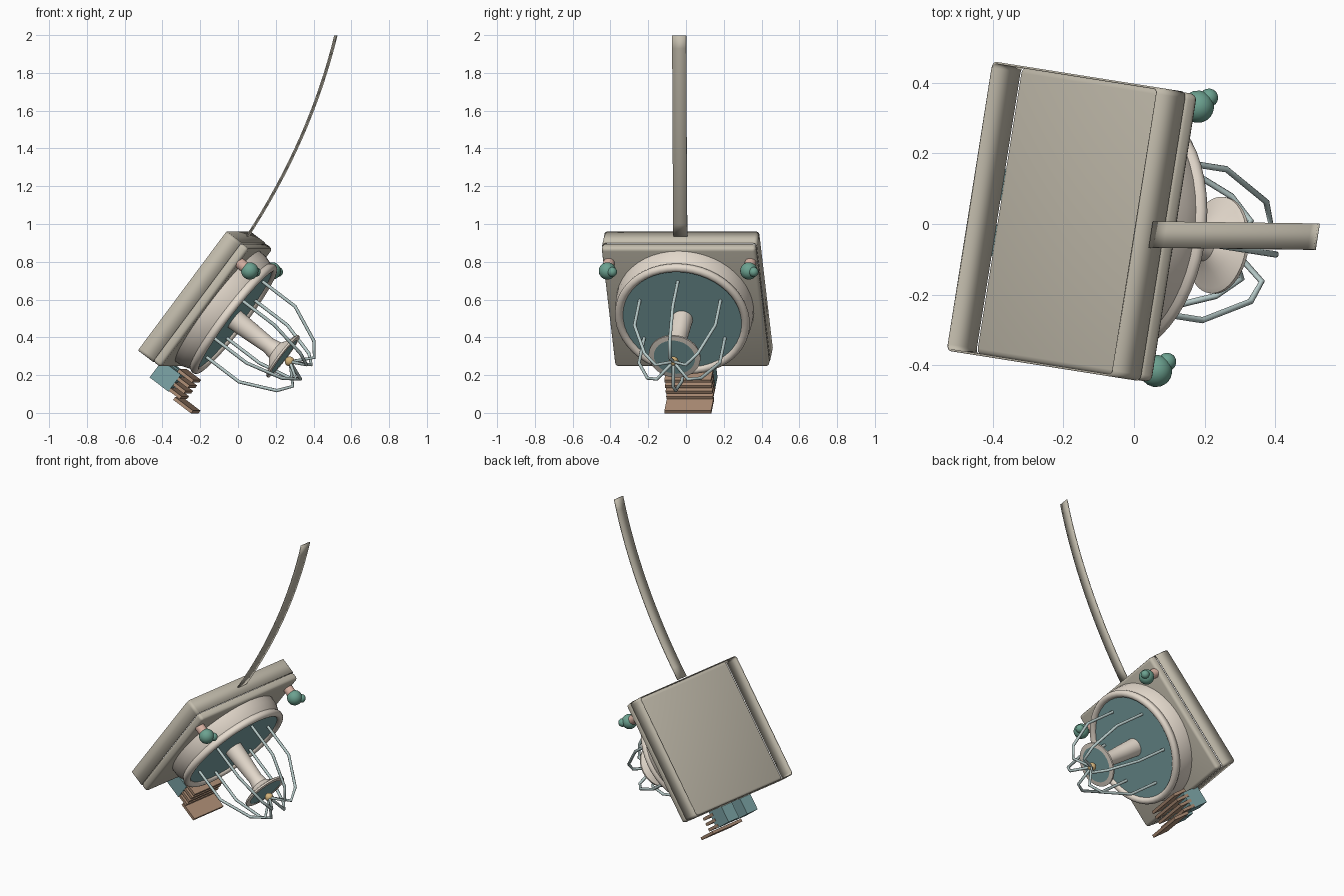
import bpy, bmesh, math
from mathutils import Matrix, Vector

if "Cube" in bpy.data.objects:
    bpy.data.objects.remove(bpy.data.objects["Cube"])

# Local frame: x = forward out of the housing, y = sideways, z = up the housing
M = (Matrix.Translation((-0.231, 0.014, 0.645))
     @ Matrix.Rotation(math.radians(-9), 4, 'Z')
     @ Matrix.Rotation(math.radians(37), 4, 'Y'))
AXIS = 0.01  # height of the dish axis


def mat(name, c):
    m = bpy.data.materials.new(name)
    m.diffuse_color = (*c, 1)
    m.use_nodes = True
    m.node_tree.nodes["Principled BSDF"].inputs["Base Color"].default_value = m.diffuse_color
    return m


KHAKI = mat("khaki", (0.55, 0.51, 0.42))
CREAM = mat("cream", (0.78, 0.70, 0.61))
TEAL = mat("teal", (0.20, 0.37, 0.38))
STEEL = mat("pale_steel", (0.48, 0.60, 0.59))
BROWN = mat("brown", (0.42, 0.27, 0.18))
GREEN = mat("green", (0.15, 0.36, 0.28))
PINK = mat("pink", (0.70, 0.45, 0.37))
GOLD = mat("gold", (0.65, 0.45, 0.20))


def finish(bm, name, m, local=True, smooth=True):
    bmesh.ops.recalc_face_normals(bm, faces=bm.faces)
    if local:
        bm.transform(M)
    me = bpy.data.meshes.new(name)
    bm.to_mesh(me)
    bm.free()
    ob = bpy.data.objects.new(name, me)
    bpy.context.collection.objects.link(ob)
    me.materials.append(m)
    if smooth:
        bpy.ops.object.select_all(action='DESELECT')
        ob.select_set(True)
        bpy.context.view_layer.objects.active = ob
        bpy.ops.object.shade_smooth_by_angle(angle=math.radians(40))
    return ob


def box(name, lo, hi, m, bevel=0.0):
    lo, hi = Vector(lo), Vector(hi)
    bm = bmesh.new()
    bmesh.ops.create_cube(bm, size=1, matrix=Matrix.Translation((lo + hi) / 2)
                          @ Matrix.Diagonal((*(hi - lo), 1)))
    if bevel:
        bmesh.ops.bevel(bm, geom=bm.edges[:], offset=bevel, segments=3,
                        affect='EDGES', profile=0.5)
    return finish(bm, name, m, smooth=bevel > 0)


def lathe(name, prof, m, y=0.0, z=AXIS, steps=48):
    # prof = (distance forward, radius)
    bm = bmesh.new()
    vs = [bm.verts.new((d, y, z + r)) for d, r in prof]
    es = [bm.edges.new(p) for p in zip(vs, vs[1:])]
    bmesh.ops.spin(bm, geom=vs + es, cent=(0, y, z), axis=(1, 0, 0),
                   angle=2 * math.pi, steps=steps, use_merge=True)
    bmesh.ops.remove_doubles(bm, verts=bm.verts[:], dist=1e-5)
    return finish(bm, name, m)


def ball(name, c, r, m):
    bm = bmesh.new()
    bmesh.ops.create_uvsphere(bm, u_segments=20, v_segments=12, radius=r,
                              matrix=Matrix.Translation(c))
    return finish(bm, name, m)


# Open-backed housing shell
bm = bmesh.new()
bmesh.ops.create_cube(bm, size=1, matrix=Matrix.Translation((0.05, 0, 0))
                      @ Matrix.Diagonal((0.10, 0.83, 0.79, 1)))
bm.normal_update()
bmesh.ops.delete(bm, geom=[f for f in bm.faces if abs(f.normal.x) > 0.9],
                 context='FACES_ONLY')
bmesh.ops.bevel(bm, geom=[e for e in bm.edges
                          if abs(e.verts[0].co.x - e.verts[1].co.x) > 0.05],
                offset=0.018, segments=3, affect='EDGES', profile=0.5)
shell = finish(bm, "housing_shell", KHAKI)
sol = shell.modifiers.new("thickness", 'SOLIDIFY')
sol.thickness = 0.006

# Front plate
box("front_plate", (0.097, -0.413, -0.393), (0.15, 0.413, 0.393), KHAKI, 0.018)

# Dish housing with rounded rim, and its face
rim = [(0.258 + 0.022 * math.sin(a), 0.338 + 0.022 * math.cos(a))
       for a in [math.radians(k) for k in range(-30, 211, 24)]]
lathe("dish_housing", [(0.14, 0.368), (0.19, 0.366), (0.235, 0.350)] + rim, CREAM)
lathe("dish_face", [(0.262, 0.0), (0.262, 0.322)], TEAL)

# Flared horn in the middle of the dish
lathe("horn", [(0.262, 0.056), (0.38, 0.050), (0.49, 0.043), (0.535, 0.052),
               (0.56, 0.085), (0.575, 0.125), (0.582, 0.138), (0.592, 0.138),
               (0.595, 0.110)], CREAM)
lathe("horn_face", [(0.592, 0.0), (0.592, 0.115)], TEAL)
ball("tip_ball", (0.632, 0, AXIS), 0.026, GOLD)

# Wire cage
PATH = [(0.262, 0.25), (0.48, 0.25), (0.67, 0.165), (0.725, 0.095), (0.635, 0.0)]
for k in range(6):
    a = math.radians(90 + 60 * k)
    cu = bpy.data.curves.new(f"cage_wire_{k + 1}", 'CURVE')
    cu.dimensions = '3D'
    cu.bevel_depth = 0.009
    cu.bevel_resolution = 2
    cu.use_fill_caps = True
    sp = cu.splines.new('POLY')
    sp.points.add(len(PATH) - 1)
    for p, (d, r) in zip(sp.points, PATH):
        p.co = (*(M @ Vector((d, r * math.cos(a), AXIS + r * math.sin(a)))), 1)
    cu.materials.append(STEEL)
    bpy.context.collection.objects.link(bpy.data.objects.new(cu.name, cu))

# Knobs on the two upper corners
for s, side in ((-1, "left"), (1, "right")):
    y = s * 0.379
    lathe(f"knob_stem_{side}", [(0.14, 0.0), (0.14, 0.03), (0.21, 0.03), (0.21, 0.0)],
          PINK, y, 0.30, 20)
    ball(f"knob_{side}", (0.221, y, 0.30), 0.046, GREEN)
    ball(f"knob_tip_{side}", (0.246, y + 0.03, 0.312), 0.026, GREEN)

# Brackets and slats under the housing
for s, side in ((-1, "left"), (1, "right")):
    y = s * 0.08 - 0.005
    box(f"bracket_{side}", (0.10, y - 0.045, -0.497), (0.225, y + 0.045, -0.385), TEAL)
for k in range(4):
    z = -0.375 - 0.036 * k
    box(f"slat_{k + 1}", (0.20, -0.128, z - 0.009), (0.297, 0.122, z + 0.009), BROWN)
box("foot_plate", (0.272, -0.128, -0.516), (0.392, 0.122, -0.498), BROWN)

# Curved strap rising from the top edge
bm = bmesh.new()
p0, p1, p2 = Vector((0.05, -0.03, 0.935)), Vector((0.385, -0.034, 1.45)), Vector((0.518, -0.036, 1.998))
half = Vector((0.156, 0.988, 0)) * 0.0375
prev = None
for i in range(17):
    t = i / 16
    c = p0 * (1 - t) ** 2 + p1 * 2 * t * (1 - t) + p2 * t * t
    row = [bm.verts.new(c - half), bm.verts.new(c + half)]
    if prev:
        bm.faces.new((prev[0], prev[1], row[1], row[0]))
    prev = row
strap = finish(bm, "strap", KHAKI, local=False)
sol = strap.modifiers.new("thickness", 'SOLIDIFY')
sol.thickness = 0.006
sol.offset = 0
